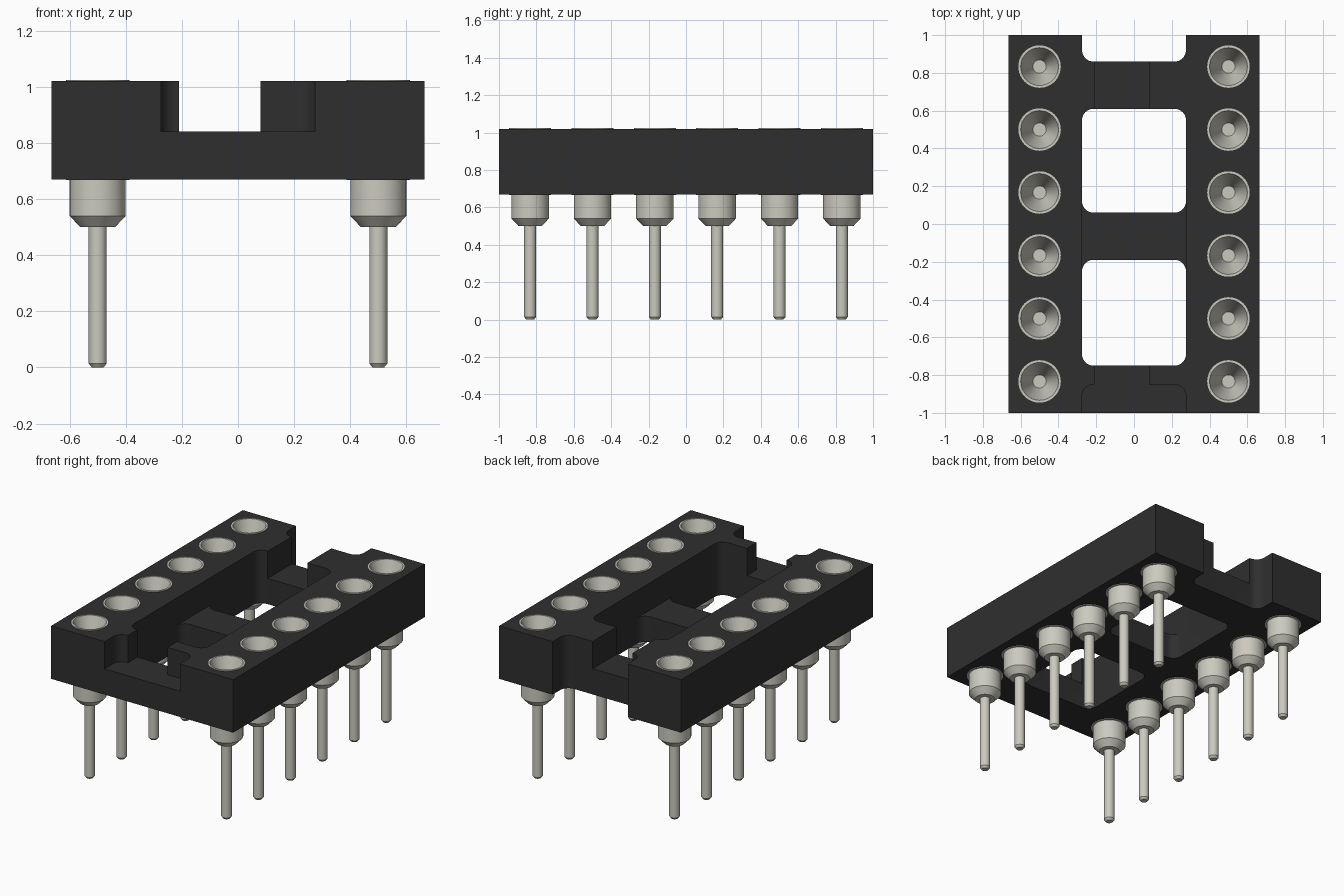
import bpy, bmesh, math
from mathutils import Matrix, Vector

if "Cube" in bpy.data.objects:
    bpy.data.objects.remove(bpy.data.objects["Cube"], do_unlink=True)

PIN_X = 0.5
PIN_YS = [(i - 2.5) / 3 for i in range(6)]
BOTTOM, LEDGE, TOP = 0.67, 0.84, 1.02
HALF_GAP = 0.275


def material(name, colour):
    mat = bpy.data.materials.new(name)
    mat.use_nodes = True
    mat.diffuse_color = (*colour, 1)
    mat.node_tree.nodes["Principled BSDF"].inputs["Base Color"].default_value = (*colour, 1)
    return mat


def make_object(name, bm, mat=None):
    bmesh.ops.recalc_face_normals(bm, faces=bm.faces)
    mesh = bpy.data.meshes.new(name)
    bm.to_mesh(mesh)
    bm.free()
    obj = bpy.data.objects.new(name, mesh)
    bpy.context.collection.objects.link(obj)
    if mat:
        mesh.materials.append(mat)
    return obj


def activate(obj):
    bpy.ops.object.select_all(action='DESELECT')
    obj.select_set(True)
    bpy.context.view_layer.objects.active = obj


def box(x0, x1, y0, y1, z0, z1, radius=0):
    """Box, optionally with rounded vertical edges."""
    bm = bmesh.new()
    size = Vector((x1 - x0, y1 - y0, z1 - z0))
    centre = Vector((x0 + x1, y0 + y1, z0 + z1)) / 2
    bmesh.ops.create_cube(bm, size=1, matrix=Matrix.Translation(centre) @ Matrix.Diagonal((*size, 1)))
    if radius:
        upright = [e for e in bm.edges if abs(e.verts[0].co.z - e.verts[1].co.z) > 0.01]
        bmesh.ops.bevel(bm, geom=upright, offset=radius, segments=8, profile=0.5, affect='EDGES')
    return bm


def cut(target, bm):
    cutter = make_object("cutter", bm)
    cutter.hide_render = True
    mod = target.modifiers.new("cut", 'BOOLEAN')
    mod.operation, mod.solver, mod.object = 'DIFFERENCE', 'EXACT', cutter
    activate(target)
    bpy.ops.object.modifier_apply(modifier=mod.name)
    bpy.data.objects.remove(cutter, do_unlink=True)


def lathe(profile, segments=40):
    """Revolve a closed (radius, height) profile about z."""
    bm = bmesh.new()
    verts = [bm.verts.new((r, 0, z)) for r, z in profile]
    edges = [bm.edges.new(pair) for pair in zip(verts, verts[1:])]
    bmesh.ops.spin(bm, geom=verts + edges, cent=(0, 0, 0), axis=(0, 0, 1),
                   angle=math.tau, steps=segments)
    bmesh.ops.remove_doubles(bm, verts=bm.verts, dist=0.0001)
    return bm


black = material("black plastic", (0.028, 0.028, 0.028))
metal = material("pale metal", (0.6, 0.59, 0.52))

# Housing: a block with two windows, a rear notch and a front pocket
housing = make_object("housing", box(-0.665, 0.665, -1, 1, BOTTOM, TOP), black)
for y0, y1, z0 in [(-0.75, -0.19, 0.5), (0.06, 0.61, 0.5), (0.86, 1.3, 0.5), (-1.3, -0.85, LEDGE)]:
    cut(housing, box(-HALF_GAP, HALF_GAP, y0, y1, z0, 1.2, 0.06))

# Lowered middle bar, and the off-centre slot through the end bars
cut(housing, box(-HALF_GAP, HALF_GAP, -0.26, 0.13, LEDGE, 1.2))
for y0, y1 in [(-0.9, -0.7), (0.55, 0.92)]:
    cut(housing, box(-0.21, 0.08, y0, y1, LEDGE, 1.2))

# Bores for the pins
bores = bmesh.new()
for x in (-PIN_X, PIN_X):
    for y in PIN_YS:
        bmesh.ops.create_cone(bores, cap_ends=True, segments=40, radius1=0.108, radius2=0.108,
                              depth=1, matrix=Matrix.Translation((x, y, 0.85)))
cut(housing, bores)
activate(housing)
bpy.ops.object.shade_smooth_by_angle(angle=math.radians(30))

# Pin: funnel socket, collar, chamfer and thin leg
pin = make_object("pin", lathe([
    (0, 0.82), (0.035, 0.82), (0.1, 1.025), (0.1125, 1.025), (0.1125, 0.667),
    (0.1, 0.667), (0.1, 0.54), (0.062, 0.5), (0.032, 0.5), (0.032, 0.014),
    (0.021, 0), (0, 0)]), metal)
activate(pin)
bpy.ops.object.shade_smooth_by_angle(angle=math.radians(30))

# Two rows of pins sharing one mesh
for side, x in (("right", -PIN_X), ("left", PIN_X)):
    for i, y in enumerate(PIN_YS):
        copy = bpy.data.objects.new(f"pin_{side}_{i + 1}", pin.data)
        copy.location = (x, y, 0)
        bpy.context.collection.objects.link(copy)
bpy.data.objects.remove(pin, do_unlink=True)
